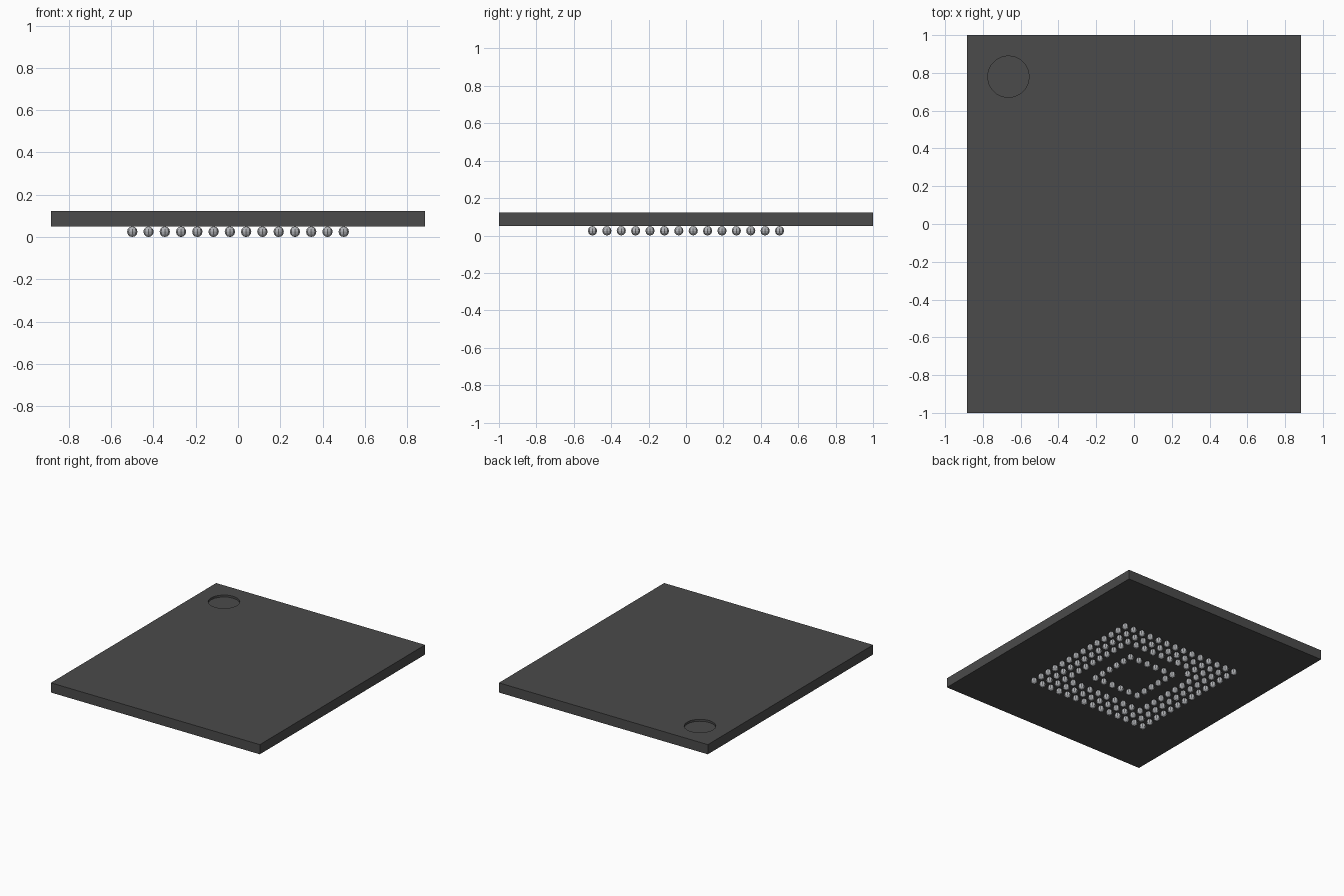
import bpy, bmesh
from mathutils import Matrix

if "Cube" in bpy.data.objects:
    bpy.data.objects.remove(bpy.data.objects["Cube"], do_unlink=True)

HALF_X, HALF_Y = 0.885, 1.0
Z_LOW, Z_TOP = 0.05, 0.124
PITCH, COUNT, RADIUS = 1 / 13, 14, 0.0245


def material(name, rgb, rough):
    m = bpy.data.materials.new(name)
    m.use_nodes = True
    m.diffuse_color = (*rgb, 1)
    bsdf = m.node_tree.nodes["Principled BSDF"]
    bsdf.inputs["Base Color"].default_value = (*rgb, 1)
    bsdf.inputs["Roughness"].default_value = rough
    return m


def make_object(name, bm, mat):
    mesh = bpy.data.meshes.new(name)
    bm.to_mesh(mesh)
    bm.free()
    mesh.materials.append(mat)
    ob = bpy.data.objects.new(name, mesh)
    bpy.context.collection.objects.link(ob)
    return ob


dark = material("dark_grey_plastic", (0.07, 0.07, 0.07), 0.7)
metal = material("solder_grey", (0.45, 0.46, 0.48), 0.4)

# Package body: a thin slab
bm = bmesh.new()
bmesh.ops.create_cube(bm, size=1, matrix=Matrix.Translation((0, 0, (Z_LOW + Z_TOP) / 2))
                      @ Matrix.Diagonal((2 * HALF_X, 2 * HALF_Y, Z_TOP - Z_LOW, 1)))
body = make_object("package_body", bm, dark)

# Shallow round orientation mark cut into the top corner
bm = bmesh.new()
bmesh.ops.create_cone(bm, cap_ends=True, segments=20, radius1=0.11, radius2=0.11, depth=0.03,
                      matrix=Matrix.Translation((-0.665, 0.78, Z_TOP)))
cutter = make_object("mark_cutter", bm, dark)
cutter.hide_render = True
cut = body.modifiers.new("corner_mark", "BOOLEAN")
cut.operation = "DIFFERENCE"
cut.solver = "EXACT"
cut.object = cutter
bpy.context.view_layer.objects.active = body
bpy.ops.object.modifier_apply(modifier=cut.name)
bpy.data.objects.remove(cutter, do_unlink=True)

# Solder balls: three outer rings, one inner ring and one index ball
bm = bmesh.new()
for col in range(COUNT):
    for row in range(COUNT):
        ring = min(col, row, COUNT - 1 - col, COUNT - 1 - row)
        index_ball = (col, row) == (3, COUNT - 4)
        if ring in (0, 1, 2, 4) or index_ball:
            place = Matrix.Translation((-0.5 + col * PITCH, -0.5 + row * PITCH, RADIUS))
            bmesh.ops.create_uvsphere(bm, u_segments=8, v_segments=6, radius=RADIUS, matrix=place)
# Raise the balls just enough to meet the underside
bmesh.ops.scale(bm, vec=(1, 1, Z_LOW / (2 * RADIUS)), verts=bm.verts)
make_object("solder_balls", bm, metal)
